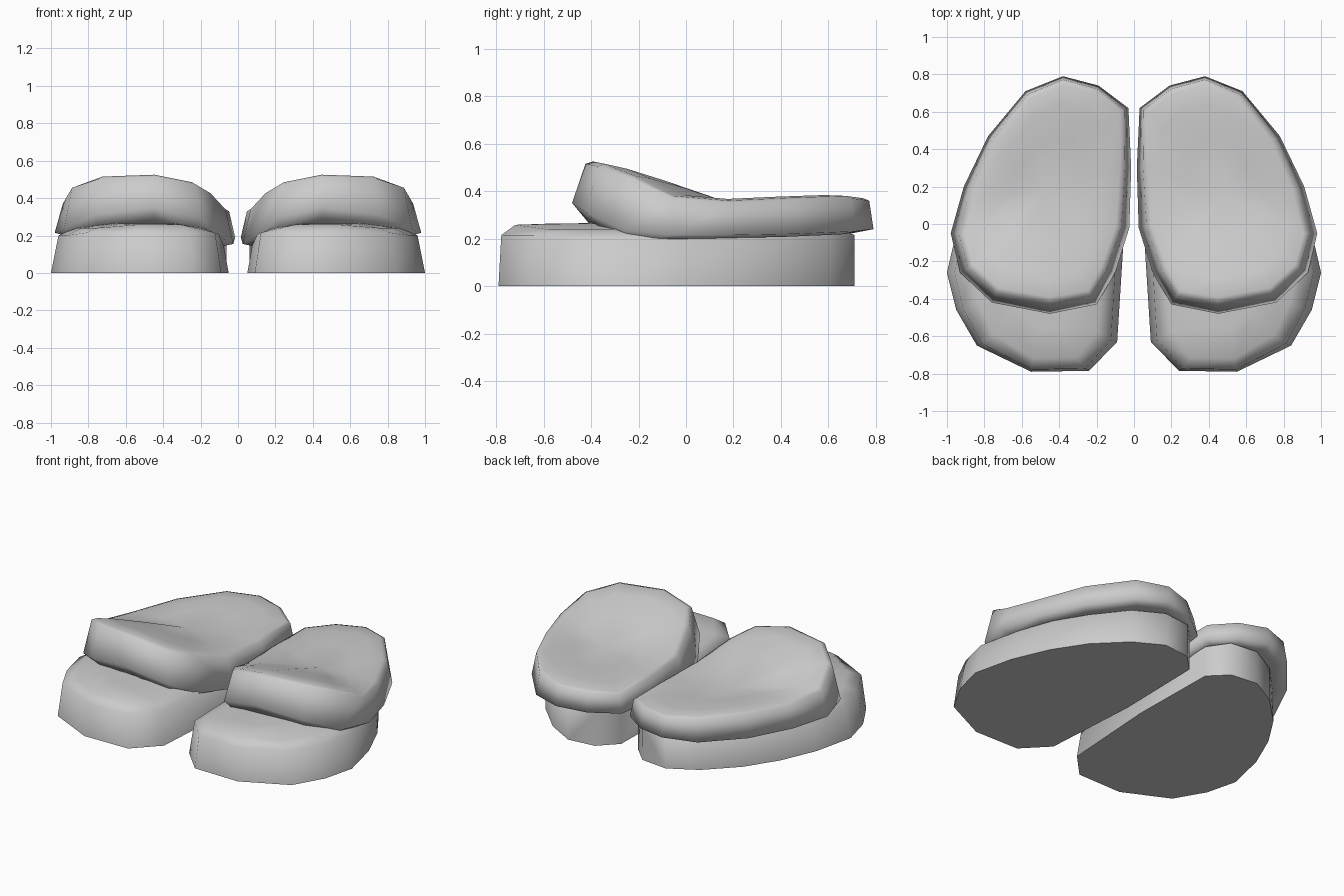
import bpy, bmesh, math

cube = bpy.data.objects.get("Cube")
if cube:
    bpy.data.objects.remove(cube, do_unlink=True)

grey = bpy.data.materials.new("light_grey")
grey.use_nodes = True
COLOUR = (0.6, 0.6, 0.6, 1)
grey.diffuse_color = COLOUR
grey.node_tree.nodes["Principled BSDF"].inputs["Base Color"].default_value = COLOUR

# Outline of one foot, counter-clockwise from the toe: (x, y)
SOLE = [(.24, -.785), (.55, -.79), (.84, -.65), (.95, -.46), (1, -.26), (.94, 0), (.84, .23),
        (.71, .43), (.53, .61), (.35, .71), (.17, .69), (.06, .58), (.05, 0), (.09, -.63)]
# Wider pad above it: (x, y, wall foot height, rim height)
PAD = [(.45, -.48, .35, .525), (.76, -.42, .31, .515), (.93, -.26, .235, .465),
       (.98, -.05, .215, .38), (.91, .2, .215, .36), (.78, .47, .22, .372),
       (.58, .71, .23, .38), (.38, .79, .24, .37), (.19, .74, .23, .36), (.03, .62, .22, .34),
       (.015, .3, .19, .34), (.025, -.02, .155, .35), (.1, -.26, .195, .435), (.2, -.43, .29, .485)]


def inset(points, amount, slope=0):
    """Move a closed outline inwards along its corner normals, less towards the heel."""
    result = []
    for i, p in enumerate(points):
        a, b = points[i - 1], points[(i + 1) % len(points)]
        dx, dy = b[0] - a[0], b[1] - a[1]
        move = (amount - slope * p[1]) / math.hypot(dx, dy)
        result.append((p[0] - dy * move, p[1] + dx * move))
    return result


def scaled(points, sx, sy, cx=.5, cy=0):
    return [(cx + (p[0] - cx) * sx, cy + (p[1] - cy) * sy) for p in points]


def with_height(points, heights):
    return [(p[0], p[1], z) for p, z in zip(points, heights)]


def build(name, rings, peak, side, smooth_angle):
    """Skin a stack of rings, closing the bottom flat and the top to a peak."""
    bm = bmesh.new()
    loops = [[bm.verts.new((x * side, y, z)) for x, y, z in ring] for ring in rings]
    n = len(loops[0])
    bm.faces.new(loops[0])
    for low, high in zip(loops, loops[1:]):
        for i in range(n):
            j = (i + 1) % n
            bm.faces.new((low[i], low[j], high[j], high[i]))
    tip = bm.verts.new((peak[0] * side, peak[1], peak[2]))
    for i in range(n):
        bm.faces.new((loops[-1][i], loops[-1][(i + 1) % n], tip))
    bmesh.ops.recalc_face_normals(bm, faces=bm.faces)
    mesh = bpy.data.meshes.new(name)
    bm.to_mesh(mesh)
    bm.free()
    mesh.materials.append(grey)
    obj = bpy.data.objects.new(name, mesh)
    bpy.context.collection.objects.link(obj)
    bpy.ops.object.select_all(action="DESELECT")
    obj.select_set(True)
    bpy.context.view_layer.objects.active = obj
    bpy.ops.object.shade_smooth_by_angle(angle=math.radians(smooth_angle))


# Sole: wall tapered at the toe and upright at the heel, rounded shoulder, low dome
shoulder = [(.5 + (x - .5) * (.92 + .13 * max(0, y)), y * (.985 if y < 0 else 1)) for x, y in SOLE]
sole_rings = [
    [(x, y, 0) for x, y in SOLE],
    [(x, y, .215 if abs(y) > .58 else .2) for x, y in shoulder],
    [(x, y, .258 if y < -.6 else .24) for x, y in scaled(SOLE, .74, .91)],
    [(x, y, .264) for x, y in scaled(SOLE, .4, .7)],
]

# Pad: tucked underside, leaning wall, soft rim, shallow dished top
foot = [p[2] for p in PAD]
rim = [p[3] for p in PAD]
MIDDLE = (.48, .17, .355)
soft = inset(PAD, .072, .035)


def dish_ring(size, lift):
    return with_height(scaled(soft, size, size, *MIDDLE[:2]),
                       [z * size + MIDDLE[2] * (1 - size) + lift for z in rim])


pad_rings = [
    with_height(inset(PAD, .07), [z - .012 - max(0, -p[1]) * .14 for z, p in zip(foot, PAD)]),
    with_height(PAD, foot),
    with_height(inset(PAD, .042, .03), [z - .01 for z in rim]),
    with_height(soft, rim),
    dish_ring(.82, .008),
    dish_ring(.5, .008),
]

for label, side in (("left", 1), ("right", -1)):
    build(label + "_sole", sole_rings, (.5, -.1, .267), side, 62)
    build(label + "_pad", pad_rings, MIDDLE, side, 120)
